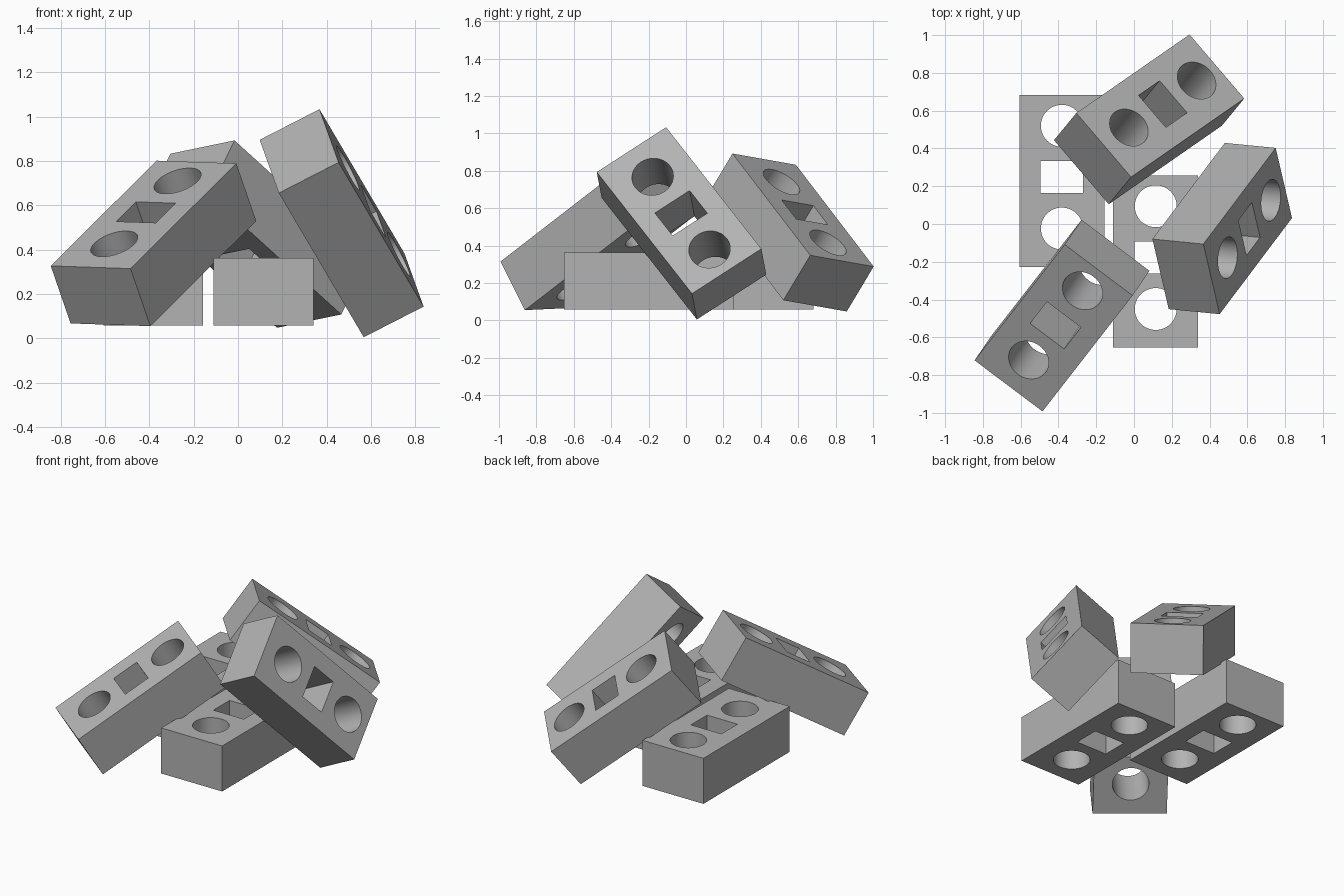
import bpy, bmesh, math
from mathutils import Matrix, Vector

cube = bpy.data.objects.get("Cube")
if cube:
    bpy.data.objects.remove(cube, do_unlink=True)

WIDTH, LENGTH, THICK = 0.45, 0.91, 0.304
HOLE_RADIUS, HOLE_SPACING, HOLE_SHIFT = 0.111, 0.272, 0.02

grey = bpy.data.materials.new("brick grey")
grey.use_nodes = True
GREY = (0.45, 0.45, 0.45, 1)
grey.diffuse_color = GREY
grey.node_tree.nodes["Principled BSDF"].inputs["Base Color"].default_value = GREY


def rectangle(w, l, cy=0):
    return [(sx * w / 2, cy + sy * l / 2) for sx, sy in ((-1, -1), (1, -1), (1, 1), (-1, 1))]


def circle(r, cy, sides=48):
    steps = [2 * math.pi * i / sides for i in range(sides)]
    return [(r * math.cos(a), cy + r * math.sin(a)) for a in steps]


def make_brick_mesh():
    """Brick outline with two round holes and one square hole, extruded."""
    curve = bpy.data.curves.new("brick_profile", "CURVE")
    curve.dimensions = "2D"
    curve.fill_mode = "BOTH"
    curve.extrude = THICK / 2
    loops = [rectangle(WIDTH, LENGTH),
             rectangle(0.225, 0.17, HOLE_SHIFT),
             circle(HOLE_RADIUS, HOLE_SHIFT + HOLE_SPACING),
             circle(HOLE_RADIUS, HOLE_SHIFT - HOLE_SPACING)]
    for points in loops:
        spline = curve.splines.new("POLY")
        spline.points.add(len(points) - 1)
        for p, (x, y) in zip(spline.points, points):
            p.co = (x, y, 0, 1)
        spline.use_cyclic_u = True
    helper = bpy.data.objects.new("brick_profile", curve)
    bpy.context.collection.objects.link(helper)
    graph = bpy.context.evaluated_depsgraph_get()
    mesh = bpy.data.meshes.new_from_object(helper.evaluated_get(graph))
    bpy.data.objects.remove(helper, do_unlink=True)

    # Weld caps to walls, smooth the round holes and keep edges sharp
    bm = bmesh.new()
    bm.from_mesh(mesh)
    bmesh.ops.remove_doubles(bm, verts=bm.verts, dist=0.0005)
    bmesh.ops.recalc_face_normals(bm, faces=bm.faces)
    for f in bm.faces:
        f.smooth = True
        f.material_index = 0
    bm.to_mesh(mesh)
    bm.free()
    mesh.set_sharp_from_angle(angle=math.radians(30))
    mesh.materials.clear()
    mesh.materials.append(grey)
    return mesh


def place_brick(name, centre, along, across):
    """Put a brick with its length and width along the given directions."""
    y = Vector(along).normalized()
    x = Vector(across)
    x = (x - y * x.dot(y)).normalized()
    rot = Matrix((x, y, x.cross(y))).transposed().to_4x4()
    brick = bpy.data.objects.new(name, brick_mesh)
    brick.matrix_world = Matrix.Translation(centre) @ rot
    bpy.context.collection.objects.link(brick)


brick_mesh = make_brick_mesh()

# Two bricks lying flat
place_brick("flat_brick_left", (-0.382, 0.228, 0.21), (0, 1, 0), (1, 0, 0))
place_brick("flat_brick_right", (0.115, -0.198, 0.21), (0, 1, 0), (1, 0, 0))

# Three bricks leaning on the pile
place_brick("leaning_brick_front", (-0.381, -0.485, 0.428),
            (0.477, 0.613, 0.474), (0.36, -0.264, -0.009))
place_brick("leaning_brick_back", (0.08, 0.554, 0.47),
            (0.598, 0.415, -0.543), (0.286, -0.339, 0.062))
place_brick("leaning_brick_side", (0.467, -0.024, 0.519),
            (0.386, 0.513, -0.655), (0.085, -0.37, -0.237))
